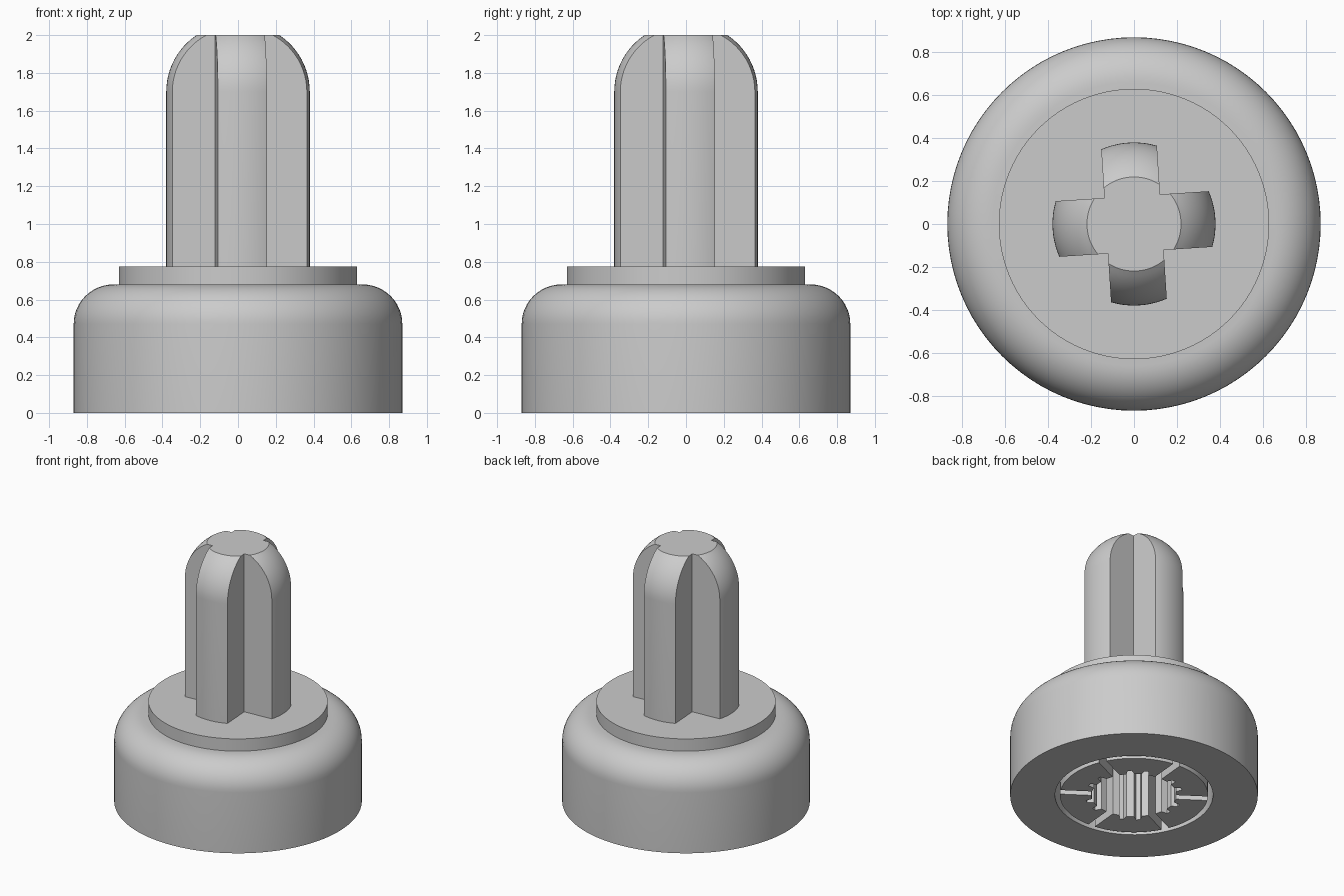
import bpy, bmesh
from math import sin, cos, asin, pi, radians

old = bpy.data.objects.get("Cube")
if old:
    bpy.data.objects.remove(old)

grey = bpy.data.materials.new("plain grey")
grey.use_nodes = True
colour = (0.6, 0.6, 0.6, 1)
grey.diffuse_color = colour
grey.node_tree.nodes["Principled BSDF"].inputs["Base Color"].default_value = colour


def make_object(name, bm):
    bmesh.ops.recalc_face_normals(bm, faces=bm.faces[:])
    mesh = bpy.data.meshes.new(name)
    bm.to_mesh(mesh)
    bm.free()
    mesh.materials.append(grey)
    ob = bpy.data.objects.new(name, mesh)
    bpy.context.collection.objects.link(ob)
    return ob


def smooth(ob):
    bpy.ops.object.select_all(action="DESELECT")
    ob.select_set(True)
    bpy.context.view_layer.objects.active = ob
    bpy.ops.object.shade_smooth_by_angle(angle=radians(30))


def lathe(name, profile, steps=96):
    """Spin an (r, z) profile that starts and ends on the axis."""
    bm = bmesh.new()
    verts = [bm.verts.new((r, 0, z)) for r, z in profile]
    edges = [bm.edges.new(pair) for pair in zip(verts, verts[1:])]
    bmesh.ops.spin(bm, geom=verts + edges, cent=(0, 0, 0), axis=(0, 0, 1),
                   angle=2 * pi, steps=steps, use_merge=True)
    bmesh.ops.remove_doubles(bm, verts=bm.verts[:], dist=1e-5)
    return make_object(name, bm)


def prism(name, outline, z0, z1):
    bm = bmesh.new()
    face = bm.faces.new([bm.verts.new((x, y, z0)) for x, y in outline])
    top = bmesh.ops.extrude_face_region(bm, geom=[face])["geom"]
    for v in top:
        if isinstance(v, bmesh.types.BMVert):
            v.co.z = z1
    return make_object(name, bm)


def polar(r, a):
    return r * cos(a), r * sin(a)


def arc(cr, cz, radius, end, n):
    return [(cr + radius * cos(end * i / n), cz + radius * sin(end * i / n))
            for i in range(n + 1)]


# Round body with a rolled shoulder, hollow underneath
cavity, depth = 0.555, 0.45
body = lathe("body", [(0, depth), (cavity, depth), (cavity, 0), (0.87, 0)]
             + arc(0.66, 0.47, 0.21, pi / 2, 12) + [(0, 0.68)])
smooth(body)

# Raised disc on top of the body
collar = lathe("collar", [(0, 0.66), (0.63, 0.66), (0.63, 0.775), (0, 0.775)])
smooth(collar)

# Cross-shaped stem: a domed cylinder trimmed to four arms
stem = lathe("cross_stem", [(0, 0.77), (0.38, 0.77)]
             + arc(0.02, 1.7, 0.36, radians(56.4), 12) + [(0, 2.0)])
half = 0.13
cross = []
for k in range(4):
    turn = k * pi / 2 + radians(3.7)
    for x, y in ((0.6, -half), (0.6, half), (half, half)):
        cross.append((x * cos(turn) - y * sin(turn), x * sin(turn) + y * cos(turn)))
cutter = prism("stem_trimmer", cross, 0.5, 2.5)
cutter.hide_render = True
trim = stem.modifiers.new("trim", "BOOLEAN")
trim.operation = "INTERSECT"
trim.solver = "EXACT"
trim.object = cutter
bpy.context.view_layer.update()
trimmed = bpy.data.meshes.new_from_object(
    stem.evaluated_get(bpy.context.evaluated_depsgraph_get()))
stem.modifiers.clear()
stem.data = trimmed
bpy.data.objects.remove(cutter)
smooth(stem)

# Six core segments with slots between them and a toothed central bore
slot, outer, root, tip = 0.028, 0.52, 0.345, 0.30
tooth = radians(20)
for k in range(6):
    start = radians(25 + 60 * k)
    end = start + pi / 3
    a, b = start + asin(slot / outer), end - asin(slot / outer)
    outline = [polar(outer, a + (b - a) * i / 16) for i in range(17)]
    inset = asin(slot / tip)
    outline.append(polar(tip, end - inset))
    for i in (2, 1):
        middle = start + tooth * i
        for r, offset in ((tip, 0.26), (root, 0.12), (root, -0.12), (tip, -0.26)):
            outline.append(polar(r, middle + offset * tooth))
    outline.append(polar(tip, start + inset))
    segment = prism("core_segment_%d" % (k + 1), outline, 0, depth)
    smooth(segment)
